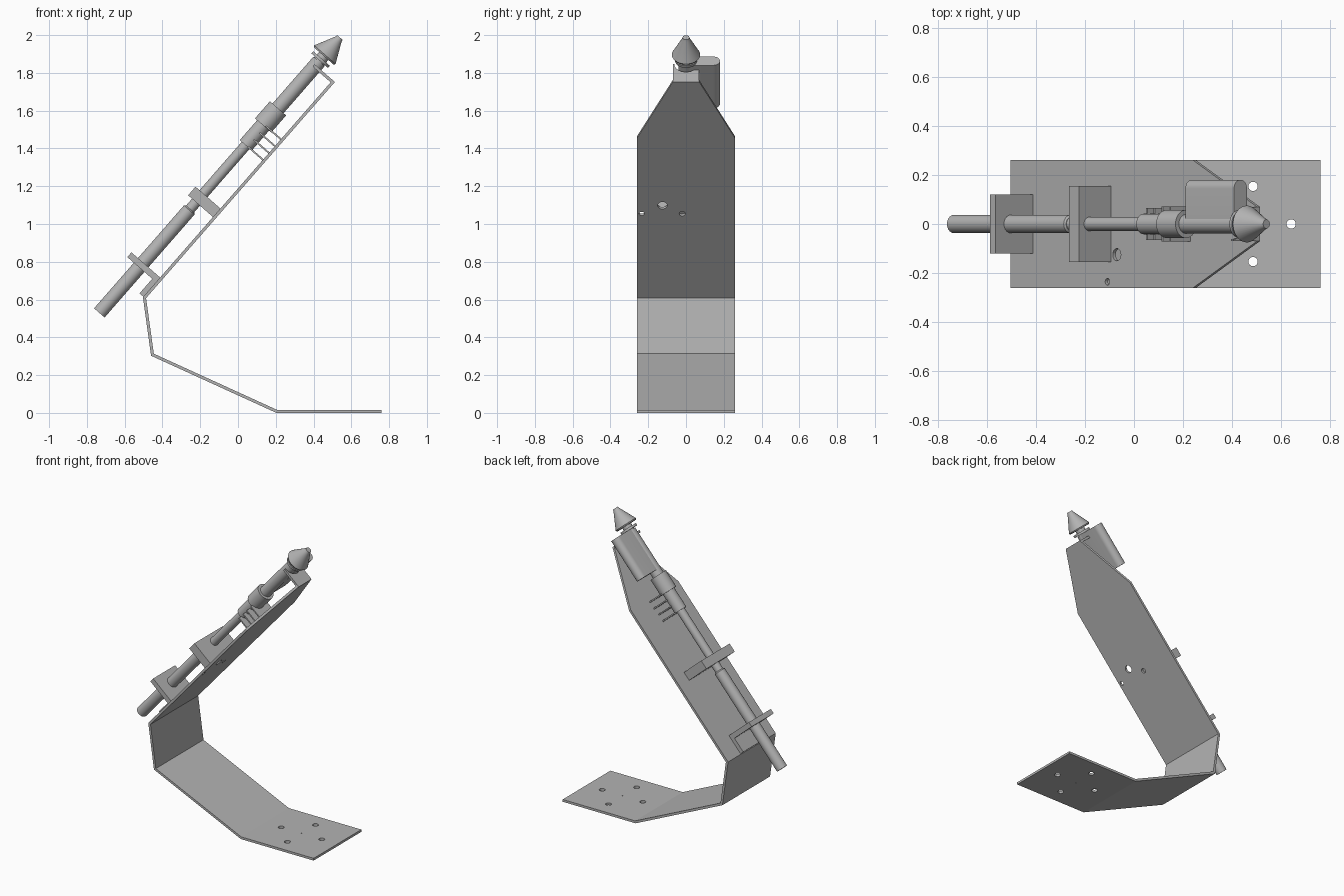
import bpy, bmesh, math
from mathutils import Matrix, Vector

cube = bpy.data.objects.get("Cube")
if cube:
    bpy.data.objects.remove(cube, do_unlink=True)

grey = bpy.data.materials.new("plain_grey")
grey.use_nodes = True
COLOUR = (0.45, 0.45, 0.45, 1)
grey.diffuse_color = COLOUR
grey.node_tree.nodes["Principled BSDF"].inputs["Base Color"].default_value = COLOUR

# Sloped frame: local x runs up the slope, local z points away from the plate
FOLD = Vector((-0.495, 0, 0.61))
END = Vector((0.507, 0, 1.757))
SLOPE = END - FOLD
LENGTH = SLOPE.length
FRAME = Matrix.Translation(FOLD) @ Matrix.Rotation(-math.atan2(SLOPE.z, SLOPE.x), 4, 'Y')
FLAT = Matrix.Identity(4)
AXIS = 0.127    # height of the tube axis above the plate
SKIN = 0.008    # half the sheet thickness


def make(name, bm, matrix=FRAME, smooth=True):
    bmesh.ops.recalc_face_normals(bm, faces=bm.faces)
    mesh = bpy.data.meshes.new(name)
    bm.to_mesh(mesh)
    bm.free()
    ob = bpy.data.objects.new(name, mesh)
    bpy.context.collection.objects.link(ob)
    ob.matrix_world = matrix
    mesh.materials.append(grey)
    if smooth:
        bpy.ops.object.select_all(action='DESELECT')
        ob.select_set(True)
        bpy.context.view_layer.objects.active = ob
        bpy.ops.object.shade_smooth_by_angle(angle=math.radians(30))
    return ob


def box(name, s, y, h):
    bm = bmesh.new()
    size = [b - a for a, b in (s, y, h)]
    mid = [(a + b) / 2 for a, b in (s, y, h)]
    bmesh.ops.create_cube(bm, size=1, matrix=Matrix.Translation(mid) @ Matrix.Diagonal((*size, 1)))
    return make(name, bm, smooth=False)


def lathe(name, profile, segments=40):
    """Turn (position along axis, radius) pairs about the tube axis."""
    bm = bmesh.new()
    rings = []
    for s, r in profile:
        turn = [2 * math.pi * i / segments for i in range(segments)]
        rings.append([bm.verts.new((s, r * math.cos(a), AXIS + r * math.sin(a))) for a in turn])
    for a, b in zip(rings, rings[1:]):
        for i in range(segments):
            j = (i + 1) % segments
            bm.faces.new((a[i], a[j], b[j], b[i]))
    bm.faces.new(rings[0])
    bm.faces.new(rings[-1])
    return make(name, bm)


def prism(name, outline, s0, s1):
    """Extrude a (y, h) outline along the slope."""
    bm = bmesh.new()
    face = bm.faces.new([bm.verts.new((s0, y, h)) for y, h in outline])
    new = bmesh.ops.extrude_face_region(bm, geom=[face])["geom"]
    moved = [v for v in new if isinstance(v, bmesh.types.BMVert)]
    bmesh.ops.translate(bm, verts=moved, vec=(s1 - s0, 0, 0))
    return make(name, bm)


def arc(cy, ch, r, start, stop, steps=14):
    angles = [math.radians(start + (stop - start) * i / steps) for i in range(steps + 1)]
    return [(cy + r * math.cos(a), ch + r * math.sin(a)) for a in angles]


# Bent sheet: centre line with half widths, tapering at the top
taper = FOLD + SLOPE * 0.74
stations = [(0.76, SKIN, 0.26), (0.205, SKIN, 0.26), (-0.453, 0.308, 0.26),
            (FOLD.x, FOLD.z, 0.26), (taper.x, taper.z, 0.26), (END.x, END.z, 0.07)]
bm = bmesh.new()
pairs = [[bm.verts.new((x, side * w, z)) for side in (-1, 1)] for x, z, w in stations]
for a, b in zip(pairs, pairs[1:]):
    bm.faces.new((a[0], a[1], b[1], b[0]))
sheet = make("bent_sheet", bm, FLAT, smooth=False)
solid = sheet.modifiers.new("thickness", 'SOLIDIFY')
solid.thickness = 2 * SKIN
solid.offset = 0
solid.use_even_offset = True

# Drilled holes: four round a pin hole in the foot, three in the slope
drills = [(FLAT, 0.485 + dx, dy, 0.019) for dx, dy in
          ((0.155, 0), (-0.155, 0), (0, 0.153), (0, -0.153))]
drills += [(FLAT, 0.485, 0, 0.004), (FRAME, 0.655, -0.125, 0.025),
           (FRAME, 0.597, -0.235, 0.014), (FRAME, 0.597, -0.02, 0.016)]
cutters = []
for matrix, x, y, r in drills:
    bm = bmesh.new()
    bmesh.ops.create_cone(bm, cap_ends=True, segments=24, radius1=r, radius2=r, depth=0.1,
                          matrix=Matrix.Translation((x, y, 0)))
    cutter = make("hole_cutter", bm, matrix, smooth=False)
    cutter.hide_render = True
    cut = sheet.modifiers.new("hole", 'BOOLEAN')
    cut.operation = 'DIFFERENCE'
    cut.solver = 'EXACT'
    cut.object = cutter
    cutters.append(cutter)
bpy.context.view_layer.update()
drilled = bpy.data.meshes.new_from_object(sheet.evaluated_get(bpy.context.evaluated_depsgraph_get()))
sheet.modifiers.clear()
sheet.data = drilled
for cutter in cutters:
    bpy.data.objects.remove(cutter, do_unlink=True)

# End flange with a rounded cradle for the tube
cradle = arc(0, 0.135, 0.062, 0, -180)
prism("end_flange", [(-0.07, -SKIN), (0.07, -SKIN), (0.07, 0.135)] + cradle + [(-0.07, 0.135)],
      LENGTH - 0.016, LENGTH)

# Lower angle bracket and upper support block
box("bracket_foot", (0, 0.12), (-0.12, 0.12), (SKIN, 0.035))
box("bracket_upright", (0.102, 0.135), (-0.12, 0.12), (SKIN, 0.21))
box("support_block", (0.56, 0.62), (-0.155, 0.155), (SKIN, 0.183))

# Tubes and collars along the axis
lathe("lower_tube", [(-0.218, 0.037), (0.505, 0.037), (0.512, 0.03)])
lathe("thin_rod", [(0.5, 0.028), (0.98, 0.028)])
lathe("lower_collar", [(0.96, 0.042), (1.11, 0.042)])
lathe("main_collar", [(1.1, 0.057), (1.22, 0.057)])
lathe("upper_tube", [(1.21, 0.039), (1.55, 0.039)])
lathe("neck", [(1.54, 0.032), (1.595, 0.032)])
lathe("neck_ring", [(1.555, 0.058), (1.57, 0.058)])
lathe("nose_cone", [(1.588, 0.07), (1.597, 0.075), (1.705, 0.022), (1.718, 0.018)])

# Thin fins holding the collar above the plate
for i, half in enumerate((0.065, 0.065, 0.072, 0.072)):
    s = 0.958 + i * 0.048
    box("collar_fin", (s, s + 0.009), (-half, half), (SKIN, 0.115))

# Flat side tank with a rounded outer edge
mid, r = 0.125, 0.035
prism("side_tank", [(0.01, mid - r)] + arc(0.145, mid, r, -90, 90) + [(0.01, mid + r)], 1.254, 1.555)
